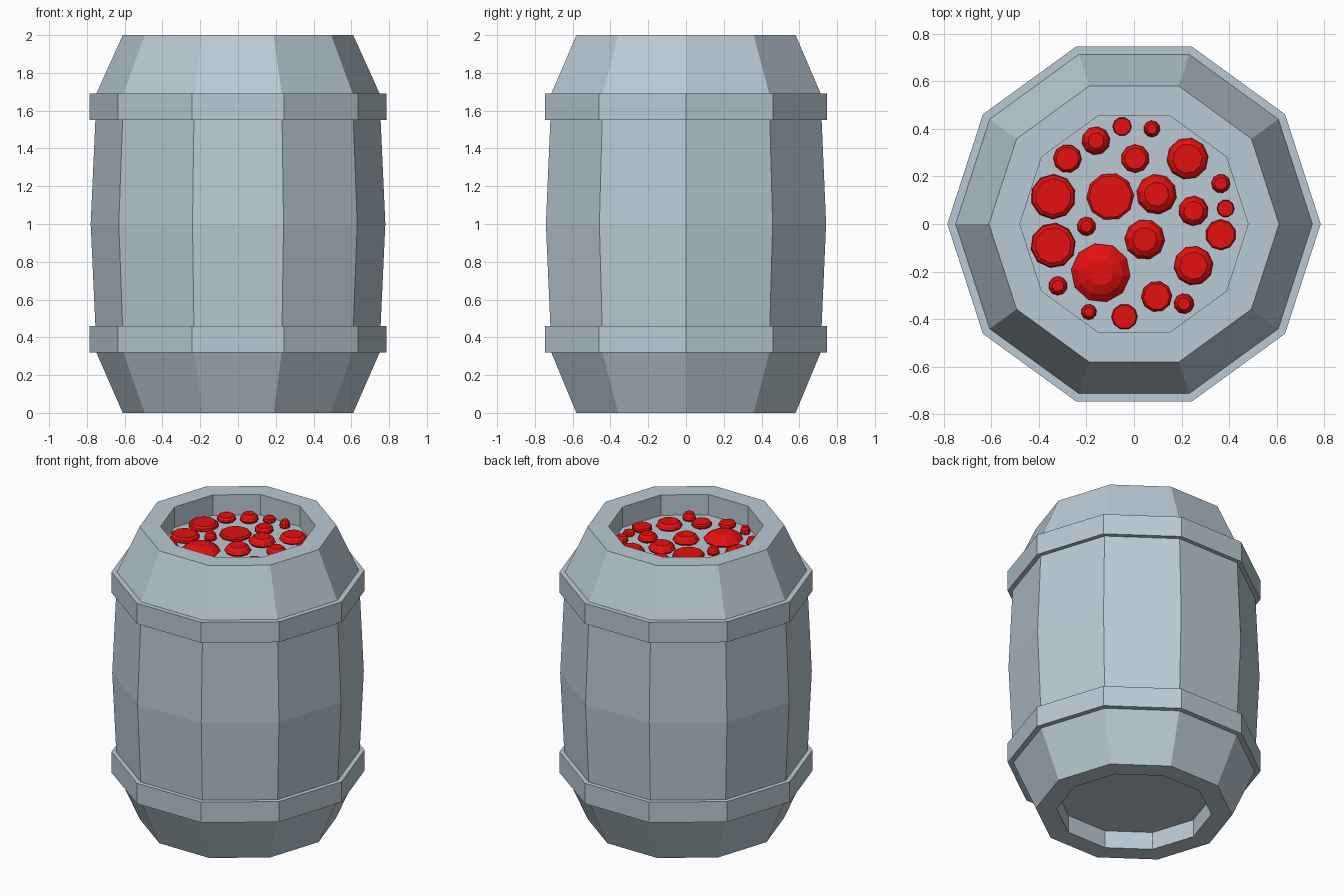
import bpy
import bmesh
import math

if "Cube" in bpy.data.objects:
    bpy.data.objects.remove(bpy.data.objects["Cube"], do_unlink=True)


def make_material(name, colour):
    mat = bpy.data.materials.new(name)
    mat.use_nodes = True
    mat.diffuse_color = colour
    mat.node_tree.nodes["Principled BSDF"].inputs["Base Color"].default_value = colour
    return mat


grey = make_material("blue grey", (0.49, 0.59, 0.66, 1))
red = make_material("bright red", (0.78, 0.005, 0.005, 1))
SIDES = 10


def lathe(name, profile, material, closed=False, location=(0, 0, 0), turn=0.0):
    """Spin (radius, height) points into a flat-faced solid of SIDES sides."""
    bm = bmesh.new()
    rings = []
    for radius, height in profile:
        ring = []
        for i in range(SIDES):
            angle = turn + math.tau * i / SIDES
            ring.append(bm.verts.new((radius * math.cos(angle), radius * math.sin(angle), height)))
        rings.append(ring)
    pairs = list(zip(rings, rings[1:]))
    if closed:
        pairs.append((rings[-1], rings[0]))
    else:
        bm.faces.new(rings[0])
        bm.faces.new(rings[-1])
    for lower, upper in pairs:
        for i in range(SIDES):
            j = (i + 1) % SIDES
            bm.faces.new((lower[i], lower[j], upper[j], upper[i]))
    bmesh.ops.recalc_face_normals(bm, faces=bm.faces)
    mesh = bpy.data.meshes.new(name)
    bm.to_mesh(mesh)
    bm.free()
    mesh.materials.append(material)
    obj = bpy.data.objects.new(name, mesh)
    obj.location = location
    bpy.context.collection.objects.link(obj)
    return obj


# Barrel body, with a recessed lid and a recessed base
LID = 1.86
lathe("barrel_body", [
    (0.48, 0.12), (0.48, 0), (0.61, 0), (0.75, 0.32), (0.755, 0.46),
    (0.78, 1.0), (0.755, 1.55), (0.75, 1.69), (0.61, 2), (0.48, 2), (0.48, LID),
], grey)

# Two hoops round the barrel
for name, bottom, top in (("lower_hoop", 0.32, 0.46), ("upper_hoop", 1.55, 1.69)):
    lathe(name, [(0.74, bottom), (0.785, bottom), (0.785, top), (0.74, top)], grey, closed=True)

# Squashed berries on the lid: x, y, radius, width of the flat crown
berries = [
    (-.05, .41, .04, .9), (.075, .4, .035, .6), (-.16, .35, .06, .55),
    (-.28, .275, .06, .8), (.005, .275, .06, .75), (.225, .275, .088, .7),
    (.365, .17, .04, .65), (-.34, .115, .095, .8), (-.1, .115, .1, .9),
    (.095, .125, .085, .6), (.25, .055, .063, .65), (.385, .065, .037, .9),
    (-.2, -.01, .04, .6), (-.34, -.09, .095, .8), (.045, -.065, .085, .6),
    (.365, -.045, .065, .9), (.25, -.175, .083, .7), (-.14, -.205, .125, .42),
    (-.32, -.26, .04, .6), (.095, -.305, .065, .85), (.21, -.335, .043, .6),
    (-.19, -.37, .033, .6), (-.04, -.39, .055, .9),
]
for index, (x, y, radius, crown) in enumerate(berries):
    height = 0.09 - 0.07 * crown
    shoulder = radius * (1 + crown) * 0.53
    lathe("berry_" + str(index), [
        (radius * 0.88, 0), (radius, height * 0.25),
        (min(shoulder, radius), height * 0.7), (radius * crown, height),
    ], red, location=(x, y, LID), turn=index * 0.4)
